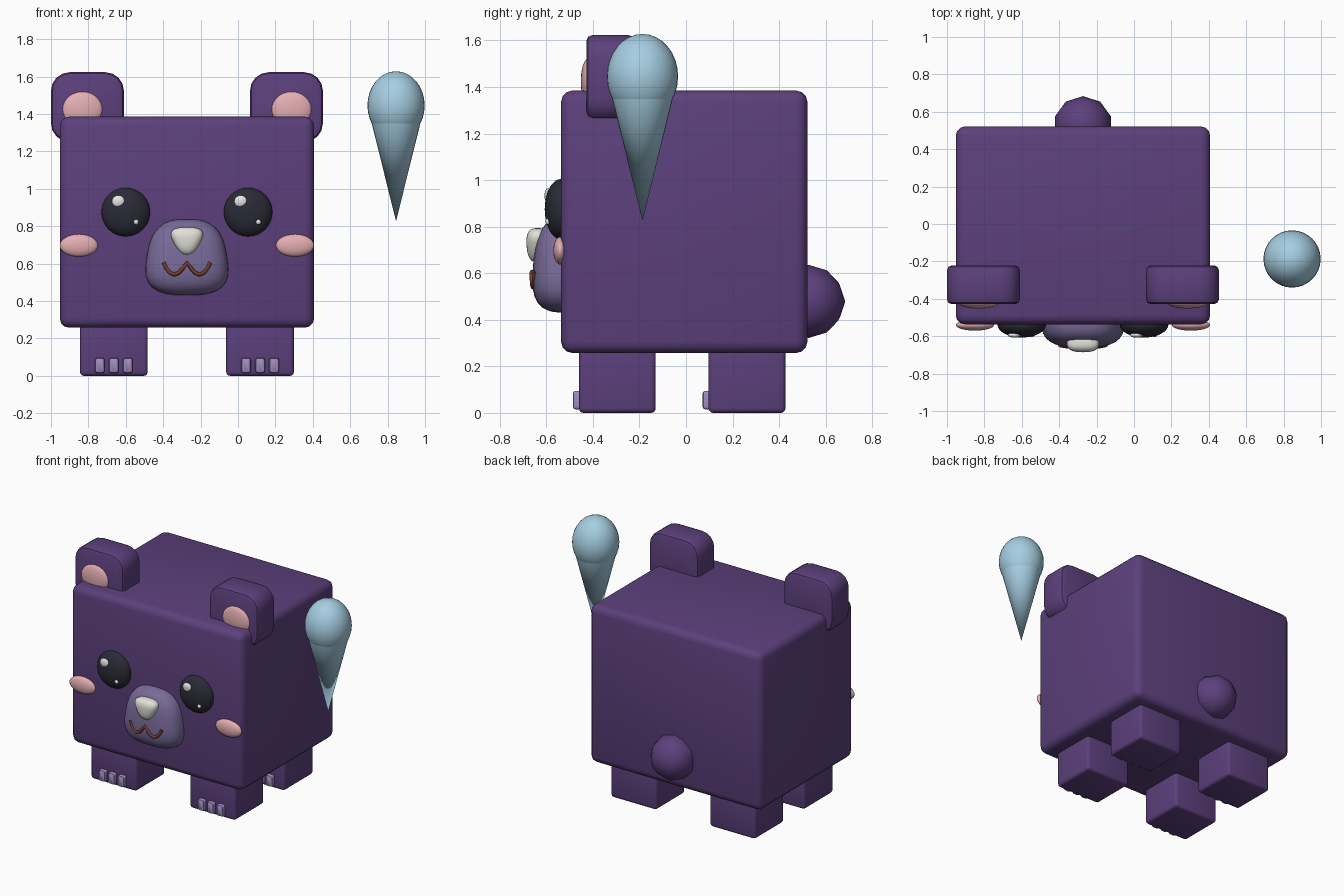
import bpy, bmesh, math
from mathutils import Vector

if "Cube" in bpy.data.objects:
    bpy.data.objects.remove(bpy.data.objects["Cube"])

CX = -0.273  # symmetry plane of the bear


def material(name, rgb):
    m = bpy.data.materials.new(name)
    lin = [((c / 255 + 0.055) / 1.055) ** 2.4 for c in rgb]
    m.diffuse_color = (*lin, 1)
    m.use_nodes = True
    m.node_tree.nodes["Principled BSDF"].inputs["Base Color"].default_value = m.diffuse_color
    return m


PURPLE = material("purple fur", (92, 64, 124))
LILAC = material("muzzle lilac", (120, 106, 152))
CLAW = material("claw lavender", (160, 140, 192))
PINK = material("pink", (228, 174, 178))
BLACK = material("eye black", (42, 42, 54))
WHITE = material("highlight white", (238, 238, 238))
CREAM = material("nose cream", (226, 226, 218))
BROWN = material("mouth brown", (112, 62, 46))
BLUE = material("ice blue", (166, 206, 226))


def finish(bm, name, mat, angle=40):
    bmesh.ops.recalc_face_normals(bm, faces=bm.faces)
    me = bpy.data.meshes.new(name)
    bm.to_mesh(me)
    bm.free()
    ob = bpy.data.objects.new(name, me)
    bpy.context.collection.objects.link(ob)
    me.materials.append(mat)
    bpy.ops.object.select_all(action='DESELECT')
    ob.select_set(True)
    bpy.context.view_layer.objects.active = ob
    bpy.ops.object.shade_smooth_by_angle(angle=math.radians(angle))
    return ob


def box(name, lo, hi, mat, bevel, segs=3, depth_edges=0):
    """Rounded box; depth_edges first rounds the edges running along y."""
    bm = bmesh.new()
    bmesh.ops.create_cube(bm, size=1)
    for v in bm.verts:
        v.co = Vector([lo[i] + (v.co[i] + 0.5) * (hi[i] - lo[i]) for i in range(3)])
    if depth_edges:
        along = [e for e in bm.edges if abs(e.verts[0].co.y - e.verts[1].co.y) > 1e-4]
        bmesh.ops.bevel(bm, geom=along, offset=depth_edges, segments=4,
                        profile=0.5, affect='EDGES')
    sharp = [e for e in bm.edges if e.calc_face_angle(0) > 0.8]
    bmesh.ops.bevel(bm, geom=sharp, offset=bevel, segments=segs, profile=0.5, affect='EDGES')
    return finish(bm, name, mat)


def blob(name, centre, radii, mat, power=2, taper=0, lean=0, segs=32):
    """Superellipsoid, with width (taper) and depth (lean) changing with height."""
    bm = bmesh.new()
    bmesh.ops.create_uvsphere(bm, u_segments=segs, v_segments=segs // 2, radius=1)
    for v in bm.verts:
        d = v.co / sum(abs(c) ** power for c in v.co) ** (1 / power)
        v.co = Vector((centre[0] + d.x * radii[0] * (1 + taper * d.z),
                       centre[1] + d.y * radii[1] * (1 + lean * d.z),
                       centre[2] + d.z * radii[2]))
    return finish(bm, name, mat, 80)


# Body
box("body", (CX - 0.68, -0.537, 0.257), (CX + 0.68, 0.522, 1.385), PURPLE, 0.05)

# Legs with three claws each
for side, s in (("left", -1), ("right", 1)):
    x = CX + s * 0.391
    for end, y0 in (("front", -0.46), ("back", 0.097)):
        box(f"{end}_{side}_leg", (x - 0.181, y0, 0), (x + 0.181, y0 + 0.33, 0.32),
            PURPLE, 0.02)
        for i in (-1, 0, 1):
            cx = x + i * 0.075
            box(f"{end}_{side}_claw", (cx - 0.026, y0 - 0.026, 0.015),
                (cx + 0.026, y0 + 0.03, 0.095), CLAW, 0.012, 2, 0.012)

# Ears, eyes and cheeks
for side, s in (("left", -1), ("right", 1)):
    x = CX + s * 0.532
    box(f"{side}_ear", (x - 0.195, -0.428, 1.25), (x + 0.195, -0.222, 1.623),
        PURPLE, 0.025, 2, 0.1)
    blob(f"{side}_inner_ear", (CX + s * 0.559, -0.42, 1.425), (0.109, 0.032, 0.097), PINK)
    ex = CX + s * 0.327
    blob(f"{side}_eye", (ex, -0.537, 0.875), (0.13, 0.07, 0.13), BLACK)
    blob(f"{side}_large_highlight", (ex - 0.04, -0.594, 0.933), (0.035, 0.014, 0.032), WHITE, segs=16)
    blob(f"{side}_small_highlight", (ex + 0.055, -0.593, 0.822), (0.014, 0.012, 0.014), WHITE, segs=12)
    blob(f"{side}_cheek", (CX + s * 0.578, -0.54, 0.697), (0.102, 0.03, 0.06), PINK)

# Muzzle and nose
blob("muzzle", (CX, -0.52, 0.634), (0.215, 0.137, 0.203), LILAC, 2.9, -0.14, -0.12, 40)
blob("nose", (CX, -0.637, 0.72), (0.075, 0.048, 0.074), CREAM, 2.7, 0.45, 0.1)

# Mouth: a W-shaped tube
half = [(0, 0.604), (0.022, 0.575), (0.044, 0.55), (0.068, 0.541),
        (0.092, 0.552), (0.112, 0.578), (0.124, 0.606)]
path = [(-x, z) for x, z in reversed(half[1:])] + half
curve = bpy.data.curves.new("mouth", 'CURVE')
curve.dimensions = '3D'
curve.bevel_depth = 0.011
curve.bevel_resolution = 2
curve.use_fill_caps = True
spline = curve.splines.new('POLY')
spline.points.add(len(path) - 1)
for p, (x, z) in zip(spline.points, path):
    p.co = (CX + x, -0.661 + 0.9 * x * x, z, 1)
curve.materials.append(BROWN)
bpy.context.collection.objects.link(bpy.data.objects.new("mouth", curve))

# Tail: coarse ball
bm = bmesh.new()
bmesh.ops.create_icosphere(bm, subdivisions=2, radius=0.157)
bmesh.ops.translate(bm, verts=bm.verts, vec=(CX, 0.527, 0.479))
finish(bm, "tail", PURPLE, 60)

# Ice cream cone floating beside the bear
bm = bmesh.new()
bmesh.ops.create_cone(bm, cap_ends=True, segments=32, radius1=0, radius2=0.13, depth=0.524)
bmesh.ops.remove_doubles(bm, verts=bm.verts, dist=1e-5)
bmesh.ops.translate(bm, verts=bm.verts, vec=(0.845, -0.187, 1.088))
finish(bm, "cone", BLUE)
blob("scoop", (0.845, -0.187, 1.445), (0.153, 0.153, 0.183), BLUE)
